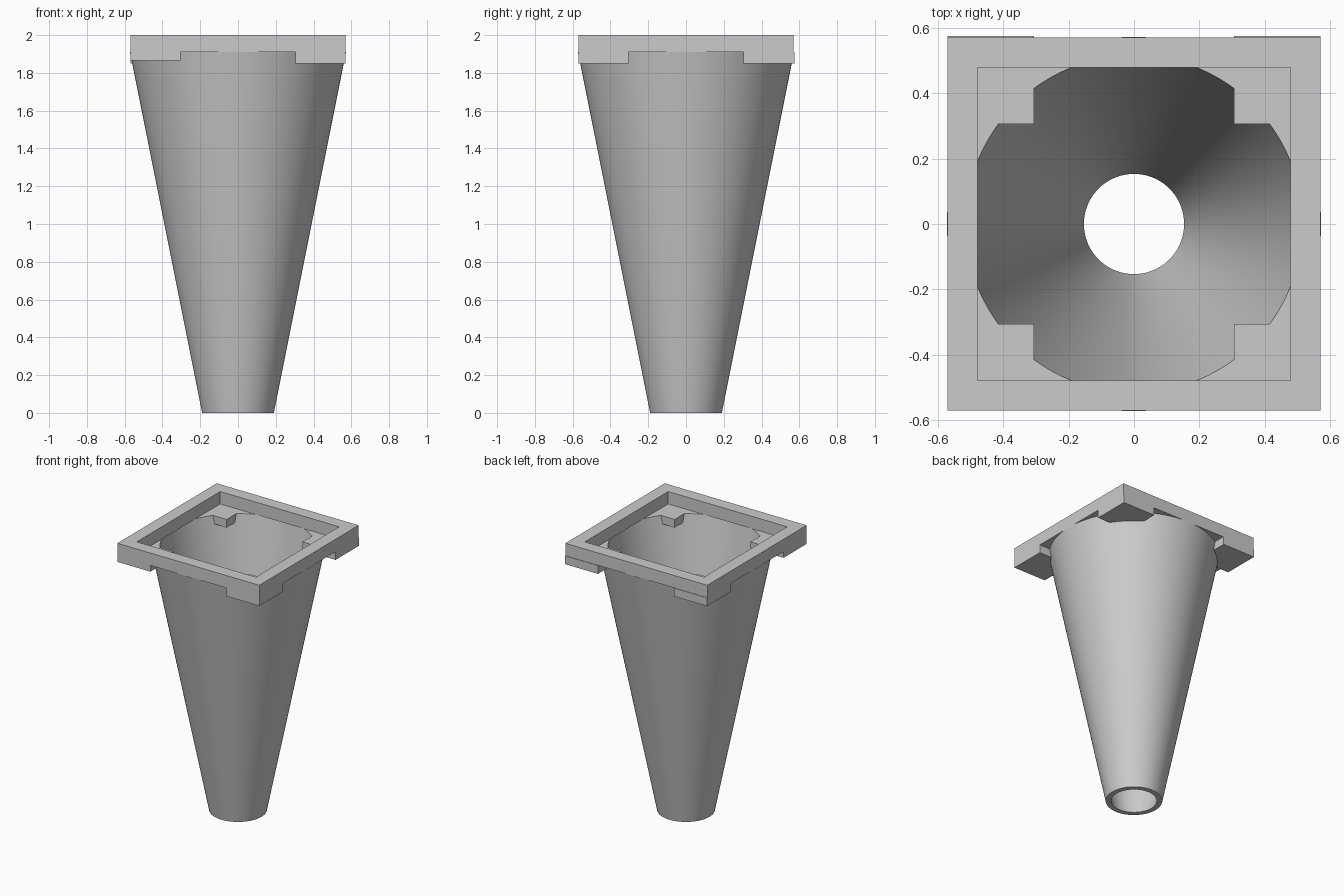
import bpy
import bmesh
import math

cube = bpy.data.objects.get("Cube")
if cube:
    bpy.data.objects.remove(cube, do_unlink=True)

grey = bpy.data.materials.new("plain grey")
grey.use_nodes = True
colour = (0.6, 0.6, 0.6, 1)
grey.diffuse_color = colour
grey.node_tree.nodes["Principled BSDF"].inputs["Base Color"].default_value = colour

HALF = 0.57      # half width of the square collar
INNER = 0.478    # half width of its opening
SEAT = 1.91      # height where the cone meets the collar


def make_object(name, bm):
    bmesh.ops.recalc_face_normals(bm, faces=bm.faces)
    mesh = bpy.data.meshes.new(name)
    bm.to_mesh(mesh)
    bm.free()
    mesh.materials.append(grey)
    ob = bpy.data.objects.new(name, mesh)
    bpy.context.collection.objects.link(ob)
    return ob


def swept_ring(name, profile, sides, turn=0.0):
    """Closed (radius, height) profile carried round the z axis."""
    bm = bmesh.new()
    rings = []
    for i in range(sides):
        a = turn + math.tau * i / sides
        rings.append([bm.verts.new((r * math.cos(a), r * math.sin(a), z))
                      for r, z in profile])
    n = len(profile)
    for i in range(sides):
        p, q = rings[i], rings[(i + 1) % sides]
        for j in range(n):
            k = (j + 1) % n
            bm.faces.new((p[j], q[j], q[k], p[k]))
    return make_object(name, bm)


def box(name, low, high):
    bm = bmesh.new()
    bmesh.ops.create_cube(bm, size=1)
    for v in bm.verts:
        v.co = [(a + b) / 2 + c * (b - a) for a, b, c in zip(low, high, v.co)]
    return make_object(name, bm)


# Hollow tapered tube, open at both ends
cone = swept_ring("tapered_tube",
                  [(0.19, 0), (0.572, SEAT), (0.515, SEAT), (0.153, 0)], 128)
bpy.ops.object.select_all(action="DESELECT")
cone.select_set(True)
bpy.context.view_layer.objects.active = cone
bpy.ops.object.shade_smooth_by_angle(angle=math.radians(30))

# Square collar, swept with four sides
d = math.sqrt(2)
swept_ring("square_collar",
           [(HALF * d, SEAT), (HALF * d, 2), (INNER * d, 2), (INNER * d, SEAT)],
           4, math.pi / 4)

# Four corner blocks under the collar
for sx, side in ((-1, "right"), (1, "left")):
    for sy, end in ((-1, "front"), (1, "back")):
        bottom = 1.865 if (sx, sy) == (-1, -1) else 1.85
        outer_y = HALF + 0.004 if sy > 0 else HALF
        xs = sorted((sx * 0.305, sx * HALF))
        ys = sorted((sy * 0.305, sy * outer_y))
        box(f"corner_block_{end}_{side}",
            (xs[0], ys[0], bottom), (xs[1], ys[1], SEAT))
